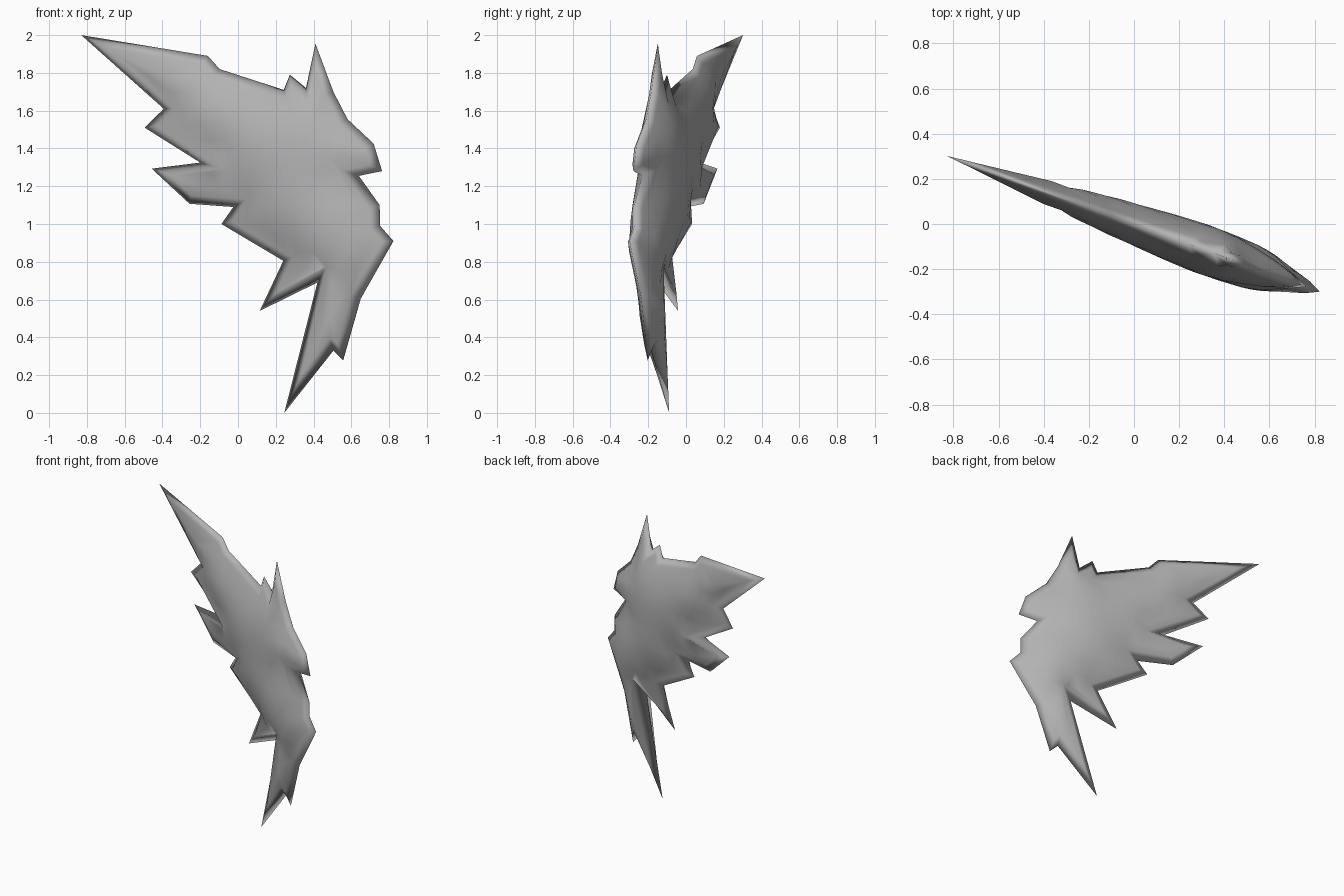
import bpy, bmesh, math
from mathutils import Vector, geometry

cube = bpy.data.objects.get("Cube")
if cube:
    bpy.data.objects.remove(cube, do_unlink=True)

TILT = math.atan(0.364)      # the flat body is turned about the vertical axis
RIM = 0.045                  # width of the bevelled rim

# Silhouette (x, z), clockwise from the wing tip
wing_top = [(-.83, 2), (-.16, 1.89), (-.097, 1.82), (.242, 1.71)]
head = [(.275, 1.79), (.36, 1.72), (.41, 1.955), (.505, 1.70), (.58, 1.555),
        (.718, 1.425), (.763, 1.28), (.64, 1.255)]
chest = [(.75, 1.10), (.752, .99), (.823, .91)]
tail = [(.65, .605), (.557, .278), (.505, .33), (.245, 0), (.42, .69)]
feathers = [(.115, .54), (.24, .805), (-.088, 1.0), (-.025, 1.09), (-.257, 1.107),
            (-.457, 1.293), (-.20, 1.325), (-.494, 1.51), (-.393, 1.61)]
outline = [Vector(p) for p in wing_top + head + chest + tail + feathers]
N = len(outline)


def edge_distance(p):
    best = 9.0
    for i in range(N):
        a, b = outline[i], outline[(i + 1) % N]
        t = max(0, min(1, (p - a).dot(b - a) / (b - a).length_squared))
        best = min(best, (p - a - (b - a) * t).length)
    return best


def inside(p):
    hit = False
    for i in range(N):
        a, b = outline[i], outline[(i + 1) % N]
        if (a.y > p.y) != (b.y > p.y) and p.x < a.x + (b.x - a.x) * (p.y - a.y) / (b.y - a.y):
            hit = not hit
    return hit


def half_thickness(p):
    # Swells from the sharp edge and levels off; thins towards the wing tip
    d = edge_distance(p)
    if d < 0.001:
        return 0.0
    return 0.115 * math.tanh(0.65 * d / 0.115) * max(0.55, min(1, 0.87 + 0.4 * p.x))


# Mitred inset ring marking the inner edge of the rim
points = list(outline)
edges = [(i, (i + 1) % N) for i in range(N)]
ring = {}
for i in range(N):
    p = outline[i]
    d1 = (p - outline[i - 1]).normalized()
    d2 = (outline[(i + 1) % N] - p).normalized()
    n1, n2 = Vector((d1.y, -d1.x)), Vector((d2.y, -d2.x))
    q = p + (n1 + n2) * (RIM / (1 + n1.dot(n2)))
    if inside(q) and edge_distance(q) > RIM * 0.8:
        ring[i] = len(points)
        points.append(q)
edges += [(ring[i], ring[(i + 1) % N]) for i in ring if (i + 1) % N in ring]

# Coarse interior points for the swelling surface
STEP = 0.085
for r in range(25):
    for c in range(21):
        q = Vector((-0.85 + (c + 0.5 * (r % 2)) * STEP, r * STEP))
        if inside(q) and edge_distance(q) > RIM * 1.7:
            points.append(q)

flat, _, tris, *_ = geometry.delaunay_2d_cdt(points, edges, [], 1, 1e-4)

# Front and back skins share the silhouette edge
bm = bmesh.new()
skins = []
for side in (1, -1):
    skin = []
    for i, p in enumerate(flat):
        h = half_thickness(p)
        if side == -1 and h == 0:
            skin.append(skins[0][i])
            continue
        skin.append(bm.verts.new((p.x - side * h * math.sin(TILT),
                                  -math.tan(TILT) * p.x - side * h * math.cos(TILT), p.y)))
    skins.append(skin)
    for t in tris:
        vs = [skin[i] for i in t]
        if not bm.faces.get(vs):
            bm.faces.new(vs)
bmesh.ops.recalc_face_normals(bm, faces=bm.faces)
mesh = bpy.data.meshes.new("bird_body")
bm.to_mesh(mesh)
bm.free()

# Single grey material
grey = bpy.data.materials.new("grey")
grey.use_nodes = True
colour = (0.45, 0.45, 0.45, 1)
grey.diffuse_color = colour
grey.node_tree.nodes["Principled BSDF"].inputs["Base Color"].default_value = colour
mesh.materials.append(grey)

# The whole skin is smooth, so the rim shades outwards
bird = bpy.data.objects.new("bird_body", mesh)
bpy.context.collection.objects.link(bird)
bpy.ops.object.select_all(action="DESELECT")
bird.select_set(True)
bpy.context.view_layer.objects.active = bird
bpy.ops.object.shade_smooth()
